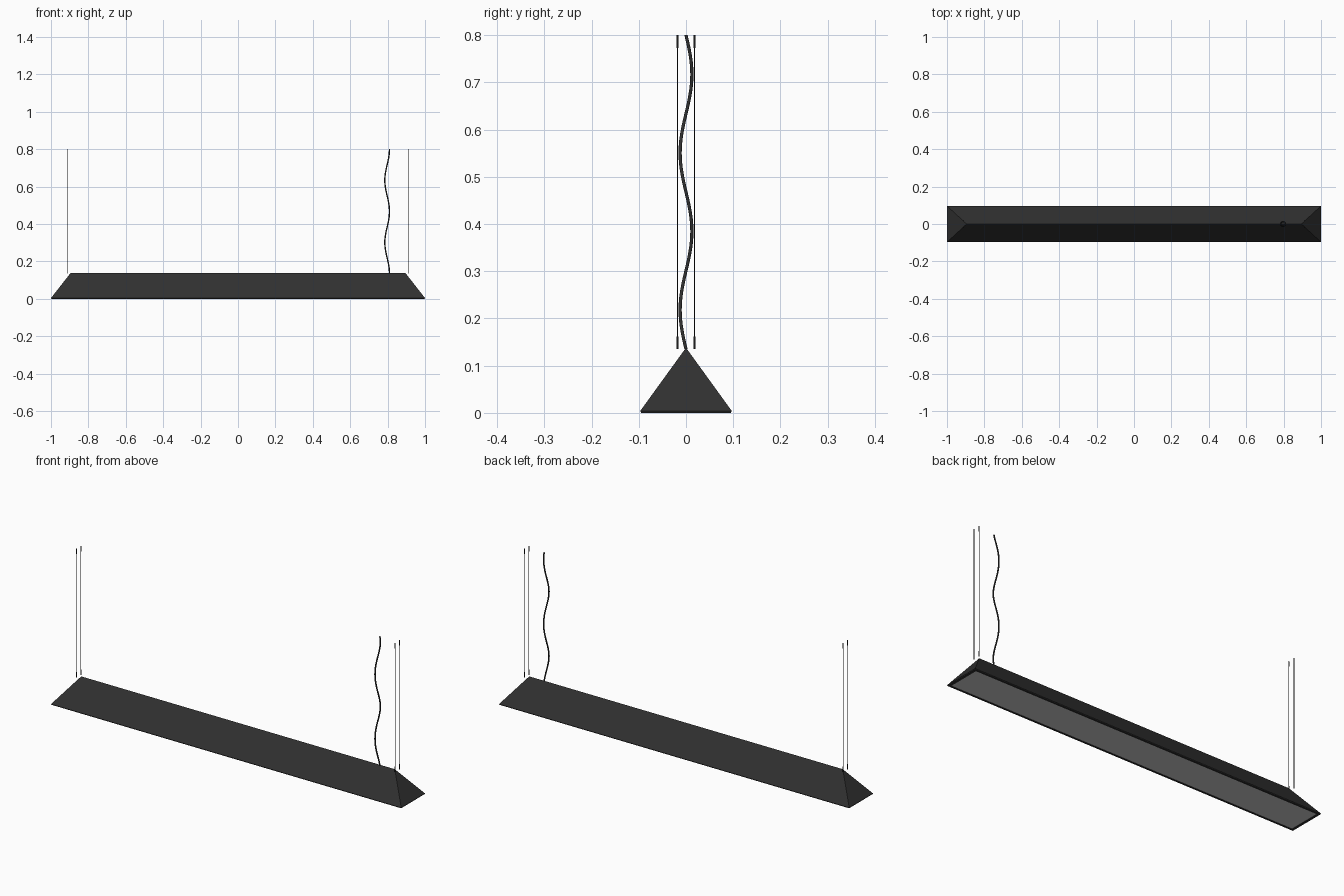
import bpy, bmesh, math
from mathutils import Vector

if "Cube" in bpy.data.objects:
    bpy.data.objects.remove(bpy.data.objects["Cube"])


def material(name, rgb):
    m = bpy.data.materials.new(name)
    m.diffuse_color = (*rgb, 1)
    m.use_nodes = True
    m.node_tree.nodes["Principled BSDF"].inputs["Base Color"].default_value = m.diffuse_color
    return m


BLACK = material("matte_black", (0.03, 0.03, 0.03))
DIFFUSER = material("diffuser_grey", (0.6, 0.6, 0.6))
WIRE = material("wire_black", (0.012, 0.012, 0.012))


def finish(bm, name, mat):
    bmesh.ops.recalc_face_normals(bm, faces=bm.faces)
    me = bpy.data.meshes.new(name)
    bm.to_mesh(me)
    bm.free()
    ob = bpy.data.objects.new(name, me)
    bpy.context.collection.objects.link(ob)
    me.materials.append(mat)
    return ob


def tube(name, points, radius, mat, sides=8):
    """Round tube swept along points, with horizontal rings and closed ends."""
    bm = bmesh.new()
    rings = []
    for p in points:
        rings.append([bm.verts.new(Vector(p) + Vector((
            radius * math.cos(2 * math.pi * k / sides),
            radius * math.sin(2 * math.pi * k / sides), 0))) for k in range(sides)])
    for a, b in zip(rings, rings[1:]):
        for k in range(sides):
            n = (k + 1) % sides
            f = bm.faces.new((a[k], a[n], b[n], b[k]))
            f.smooth = True
    bm.faces.new(rings[0])
    bm.faces.new(rings[-1])
    return finish(bm, name, mat)


def loop(bm, x, y, z):
    return [bm.verts.new((sx * x, sy * y, z))
            for sx, sy in ((-1, -1), (1, -1), (1, 1), (-1, 1))]


# Hipped housing: sloped sides to a ridge, thin lip, shallow recess underneath
bm = bmesh.new()
ridge = [bm.verts.new((sx * 0.895, 0, 0.138)) for sx in (-1, 1)]
loops = [loop(bm, 1.0, 0.097, 0.004), loop(bm, 0.998, 0.095, 0.0),
         loop(bm, 0.986, 0.086, 0.0), loop(bm, 0.986, 0.086, 0.006)]
a = loops[0]
bm.faces.new((a[0], a[1], ridge[1], ridge[0]))
bm.faces.new((a[2], a[3], ridge[0], ridge[1]))
bm.faces.new((a[1], a[2], ridge[1]))
bm.faces.new((a[3], a[0], ridge[0]))
for lo, hi in zip(loops, loops[1:]):
    for k in range(4):
        n = (k + 1) % 4
        bm.faces.new((lo[k], lo[n], hi[n], hi[k]))
bm.faces.new(loops[-1])
finish(bm, "housing", BLACK)

# Light diffuser panel in the recess
bm = bmesh.new()
bmesh.ops.create_cube(bm, size=1)
for v in bm.verts:
    v.co = Vector((v.co.x * 1.972, v.co.y * 0.172, v.co.z * 0.004 + 0.004))
finish(bm, "diffuser_panel", DIFFUSER)

# Paired suspension wires with end ferrules
for sx in (-1, 1):
    for sy in (-1, 1):
        x, y = sx * 0.91, sy * 0.018
        tag = ("left" if sx < 0 else "right") + ("_front" if sy < 0 else "_back")
        tube("wire_" + tag, [(x, y, 0.135), (x, y, 0.8)], 0.0013, WIRE)
        for end, z in (("lower", 0.135), ("upper", 0.773)):
            tube(f"{end}_ferrule_{tag}", [(x, y, z), (x, y, z + 0.027)], 0.0022, WIRE)

# Power cable: two turns of a slack spiral
path = []
for i in range(65):
    t = i / 64
    ang = 4 * math.pi * t
    path.append((0.7975 + 0.0125 * math.cos(ang), -0.0125 * math.sin(ang), 0.135 + 0.665 * t))
tube("power_cable", path, 0.0036, BLACK, 10)
